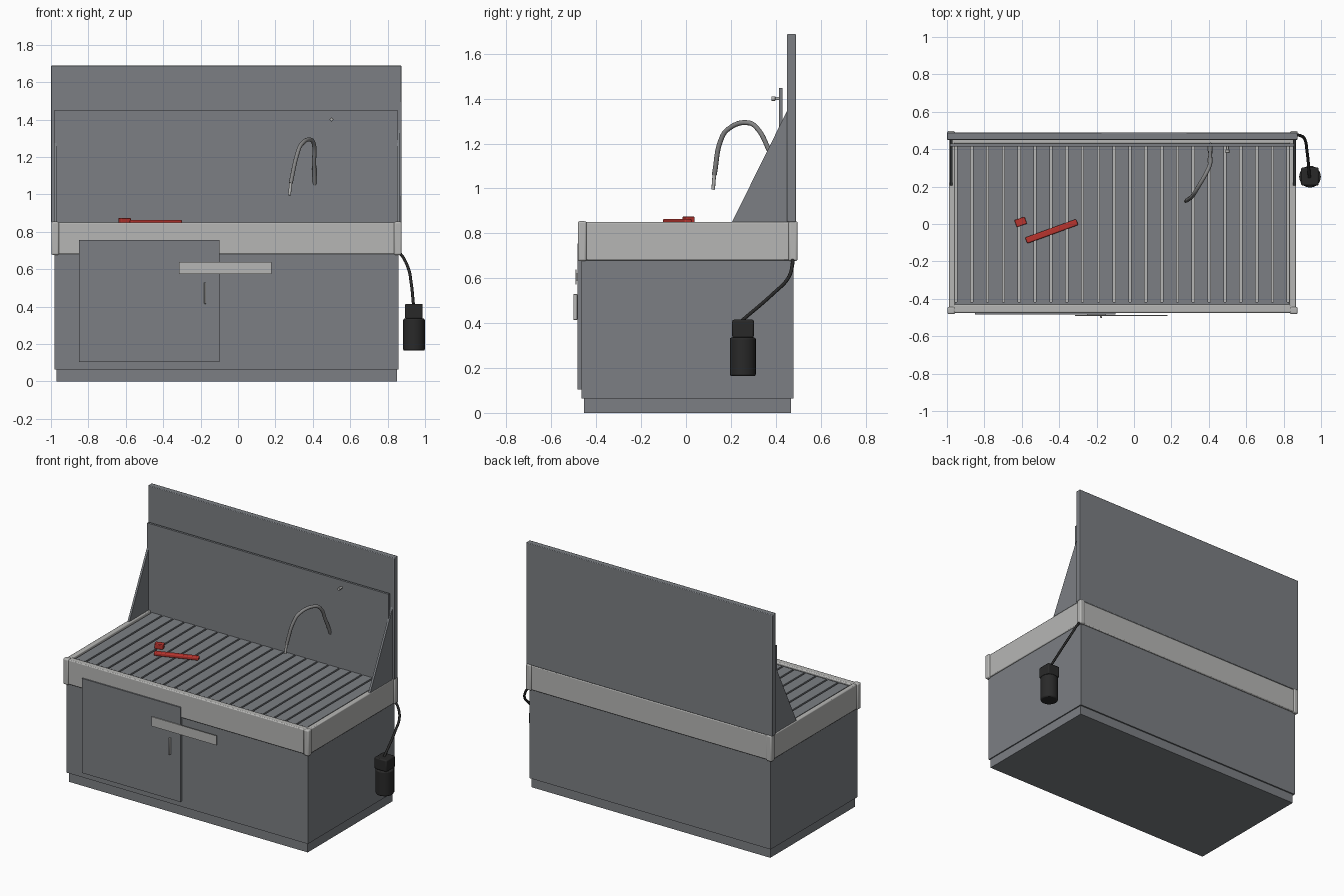
import bpy
import bmesh
from math import radians
from mathutils import Vector

old = bpy.data.objects.get("Cube")
if old:
    bpy.data.objects.remove(old, do_unlink=True)


def material(name, rgb):
    m = bpy.data.materials.new(name)
    m.use_nodes = True
    m.diffuse_color = (*rgb, 1)
    m.node_tree.nodes["Principled BSDF"].inputs["Base Color"].default_value = (*rgb, 1)
    return m


steel = material("blue_grey_steel", (0.2, 0.212, 0.228))
light = material("light_grey_metal", (0.47, 0.47, 0.46))
tap_grey = material("tap_grey", (0.24, 0.24, 0.24))
red = material("red_plastic", (0.48, 0.035, 0.028))
black = material("black_rubber", (0.022, 0.022, 0.022))


def finish(name, bm, mat):
    bmesh.ops.recalc_face_normals(bm, faces=bm.faces)
    mesh = bpy.data.meshes.new(name)
    bm.to_mesh(mesh)
    bm.free()
    obj = bpy.data.objects.new(name, mesh)
    bpy.context.collection.objects.link(obj)
    mesh.materials.append(mat)
    return obj


def smooth(obj):
    bpy.ops.object.select_all(action="DESELECT")
    obj.select_set(True)
    bpy.context.view_layer.objects.active = obj
    bpy.ops.object.shade_smooth_by_angle(angle=radians(35))


def box(name, x, y, z, mat, bevel=0, segments=2, turn=0):
    """Box from (low, high) spans, placed at its own centre."""
    spans = (x, y, z)
    bm = bmesh.new()
    bmesh.ops.create_cube(bm, size=1)
    bmesh.ops.scale(bm, vec=[b - a for a, b in spans], verts=bm.verts)
    obj = finish(name, bm, mat)
    obj.location = [(a + b) / 2 for a, b in spans]
    obj.rotation_euler.z = radians(turn)
    if bevel:
        mod = obj.modifiers.new("soft_edges", "BEVEL")
        mod.width = bevel
        mod.segments = segments
        smooth(obj)
    return obj


def cylinder(name, centre, radius, depth, mat, bevel=0, axis="Z"):
    bm = bmesh.new()
    bmesh.ops.create_cone(bm, cap_ends=True, segments=24, radius1=radius,
                          radius2=radius, depth=depth)
    obj = finish(name, bm, mat)
    obj.location = centre
    if axis == "Y":
        obj.rotation_euler.x = radians(90)
    if bevel:
        mod = obj.modifiers.new("soft_edges", "BEVEL")
        mod.width = bevel
        mod.segments = 2
    smooth(obj)
    return obj


def tube(name, points, radius, mat):
    """Round tube following a smooth path."""
    curve = bpy.data.curves.new(name, "CURVE")
    curve.dimensions = "3D"
    curve.bevel_depth = radius
    curve.bevel_resolution = 3
    curve.resolution_u = 6
    curve.use_fill_caps = True
    spline = curve.splines.new("BEZIER")
    spline.bezier_points.add(len(points) - 1)
    for p, co in zip(spline.bezier_points, points):
        p.co = Vector(co)
        p.handle_left_type = p.handle_right_type = "AUTO"
    curve.materials.append(mat)
    obj = bpy.data.objects.new(name, curve)
    bpy.context.collection.objects.link(obj)
    return obj


# Cabinet body and recessed plinth
box("plinth", (-0.97, 0.85), (-0.455, 0.468), (0, 0.064), steel)
box("cabinet", (-0.98, 0.858), (-0.465, 0.478), (0.064, 0.70), steel)

# Light rim band around the top, with rounded corner posts
rim_z = (0.68, 0.85)
box("rim_front", (-0.99, 0.866), (-0.475, -0.43), rim_z, light, 0.006)
box("rim_back", (-0.99, 0.866), (0.43, 0.49), rim_z, light, 0.006)
box("rim_left", (0.83, 0.866), (-0.475, 0.49), rim_z, light, 0.006)
box("rim_right", (-0.99, -0.957), (-0.475, 0.49), rim_z, light, 0.006)
for side, x in (("right", (-0.998, -0.957)), ("left", (0.834, 0.875))):
    for end, y in (("front", (-0.482, -0.443)), ("back", (0.457, 0.497))):
        box(f"corner_post_{end}_{side}", x, y, (0.676, 0.854), light, 0.009, 3)

# Worktop: light tray with a row of slats above it
box("tray_floor", (-0.957, 0.83), (-0.43, 0.43), (0.70, 0.808), light)
for end, y in (("front", (-0.43, -0.418)), ("back", (0.418, 0.43))):
    box(f"slat_rail_{end}", (-0.957, 0.83), y, (0.80, 0.836), steel)
count = 21
pitch = (0.825 + 0.952) / count
for i in range(count):
    start = -0.952 + i * pitch
    box(f"slat_{i + 1}", (start + 0.006, start + pitch - 0.006),
        (-0.42, 0.42), (0.80, 0.84), steel)

# Tall rear panel with a lower splash panel in front of it
box("rear_panel", (-1.0, 0.875), (0.45, 0.49), (0.85, 1.688), steel, 0.004)
box("splash_panel", (-0.983, 0.856), (0.415, 0.43), (0.83, 1.447), steel)

# Triangular side wings
for side, x in (("right", -0.985), ("left", 0.85)):
    bm = bmesh.new()
    profile = ((0.205, 0.85), (0.45, 0.85), (0.45, 1.345))
    face = bm.faces.new([bm.verts.new((x, y, z)) for y, z in profile])
    out = bmesh.ops.extrude_face_region(bm, geom=[face])
    moved = [v for v in out["geom"] if isinstance(v, bmesh.types.BMVert)]
    bmesh.ops.translate(bm, vec=(0.014, 0, 0), verts=moved)
    finish(f"side_wing_{side}", bm, steel)

# Bent tap with a narrow nozzle, and its knob
tube("tap_pipe", ((0.41, 0.425, 1.05), (0.407, 0.37, 1.17), (0.405, 0.315, 1.27),
                  (0.39, 0.28, 1.292), (0.335, 0.185, 1.262), (0.318, 0.157, 1.22),
                  (0.282, 0.126, 1.06)), 0.011, tap_grey)
tube("tap_nozzle", ((0.282, 0.126, 1.06), (0.275, 0.121, 0.995)), 0.008, light)
cylinder("knob_stem", (0.5, 0.4, 1.4), 0.007, 0.04, light, axis="Y")
cylinder("knob_cap", (0.5, 0.389, 1.4), 0.01, 0.018, light, 0.002, axis="Y")

# Cabinet door, cross plate and upright handle
box("door", (-0.85, -0.1), (-0.484, -0.46), (0.104, 0.755), steel)
box("cross_plate", (-0.315, 0.18), (-0.493, -0.487), (0.573, 0.638), light)
box("cross_plate_mount", (-0.25, -0.15), (-0.488, -0.483), (0.59, 0.62), light)
box("door_handle", (-0.181, -0.17), (-0.502, -0.484), (0.414, 0.53), light, 0.003)

# Red tool and small block lying on the slats
box("red_bar", (-0.585, -0.295), (-0.056, -0.022), (0.84, 0.864), red, 0.007, 3, 20)
box("red_block", (-0.635, -0.577), (-0.009, 0.031), (0.84, 0.874), red, 0.004, 2, 20)

# Hanging black canister and its hose
cylinder("canister", (0.941, 0.253, 0.25), 0.058, 0.172, black, 0.008)
box("canister_head", (0.893, 0.987), (0.206, 0.302), (0.335, 0.415), black, 0.007)
tube("hose", ((0.862, 0.475, 0.69), (0.885, 0.474, 0.66), (0.912, 0.455, 0.6),
              (0.925, 0.39, 0.533), (0.938, 0.25, 0.412)), 0.008, black)
